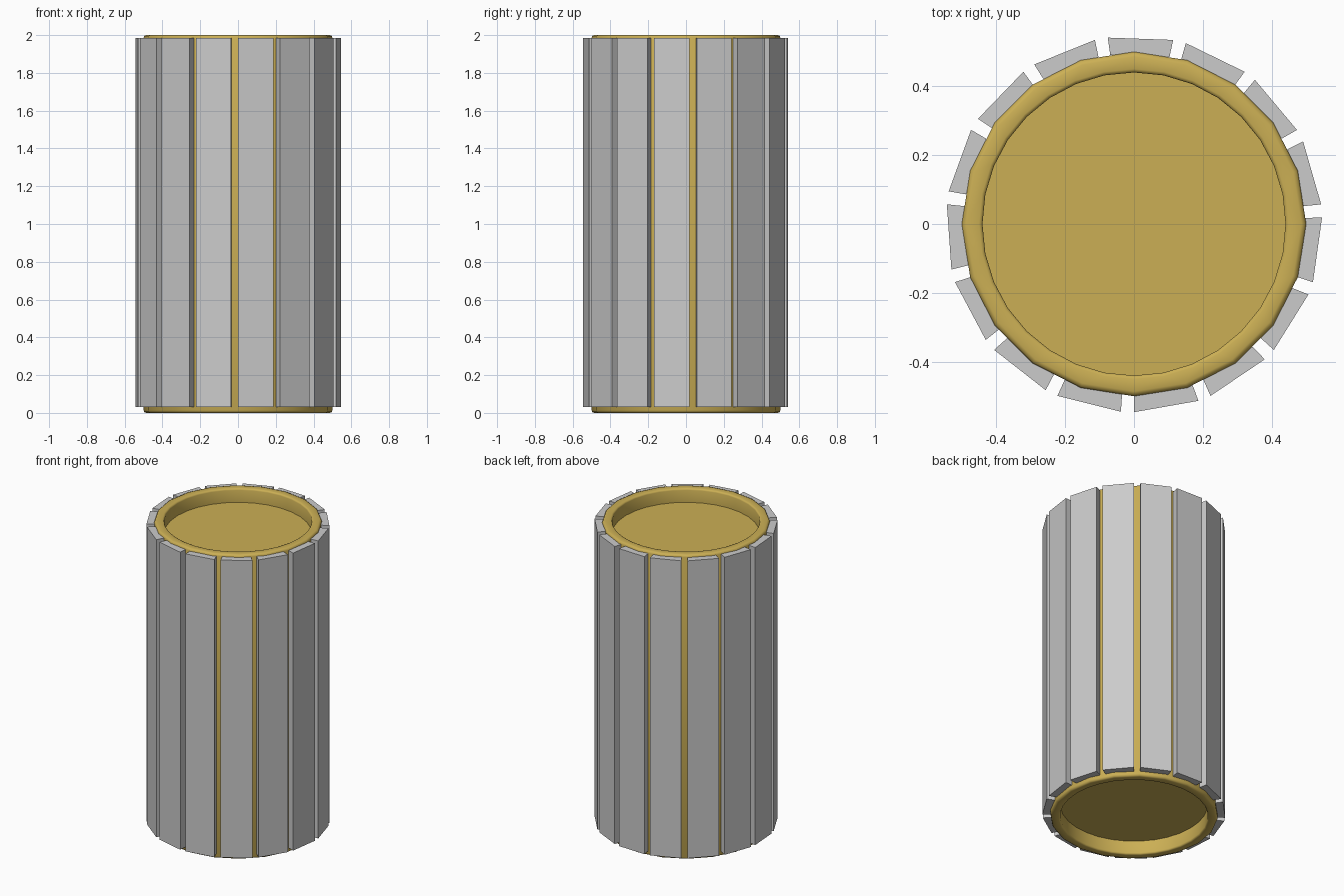
import bpy, bmesh
from math import sin, cos, pi, radians

if "Cube" in bpy.data.objects:
    bpy.data.objects.remove(bpy.data.objects["Cube"])


def finish(bm, name, color=None):
    bmesh.ops.recalc_face_normals(bm, faces=bm.faces)
    me = bpy.data.meshes.new(name)
    bm.to_mesh(me)
    bm.free()
    ob = bpy.data.objects.new(name, me)
    bpy.context.collection.objects.link(ob)
    if color:
        mat = bpy.data.materials.new(name + "_material")
        mat.diffuse_color = color
        mat.use_nodes = True
        mat.node_tree.nodes["Principled BSDF"].inputs["Base Color"].default_value = mat.diffuse_color
        me.materials.append(mat)
    return ob


def ring(bm, n, r, z):
    return [bm.verts.new((r * cos(2 * pi * i / n), r * sin(2 * pi * i / n), z)) for i in range(n)]


def join(bm, a, b):
    """Skin two rings: quads for equal counts, else triangles walked by angle."""
    na, nb = len(a), len(b)
    if na == nb:
        for i in range(na):
            j = (i + 1) % na
            bm.faces.new((a[i], a[j], b[j], b[i]))
        return
    i = j = 0
    while i < na or j < nb:
        if j >= nb or (i < na and (i + 1) * nb <= (j + 1) * na):
            bm.faces.new((a[i % na], a[(i + 1) % na], b[j % nb]))
            i += 1
        else:
            bm.faces.new((a[i % na], b[(j + 1) % nb], b[j % nb]))
            j += 1


# Core: 20-sided drum, rounded rims, round 32-sided recess at both ends
half = [(32, 0.44, 0.09), (32, 0.44, 0.01), (32, 0.443, 0.003), (32, 0.45, 0.0),
        (20, 0.486, 0.0), (20, 0.496, 0.004), (20, 0.50, 0.014)]
profile = half + [(n, r, 2 - z) for n, r, z in reversed(half)]
bm = bmesh.new()
rings = [ring(bm, *p) for p in profile]
for a, b in zip(rings, rings[1:]):
    join(bm, a, b)
bm.faces.new(rings[0])
bm.faces.new(rings[-1])
core = finish(bm, "core_drum", (0.6, 0.43, 0.09, 1))
bpy.context.view_layer.objects.active = core
core.select_set(True)
bpy.ops.object.shade_smooth_by_angle(angle=radians(50))

# Slats: 15 wedge-sided staves around the core
section = [(0.488, -0.086), (0.538, -0.095), (0.538, 0.095), (0.488, 0.086)]
for k in range(15):
    a = radians(88 + 24 * k)
    bm = bmesh.new()
    low, high = [[bm.verts.new((r * cos(a) - t * sin(a), r * sin(a) + t * cos(a), z))
                  for r, t in section] for z in (0.03, 1.985)]
    bm.faces.new(low)
    bm.faces.new(high)
    join(bm, low, high)
    finish(bm, f"slat_{k + 1}")
